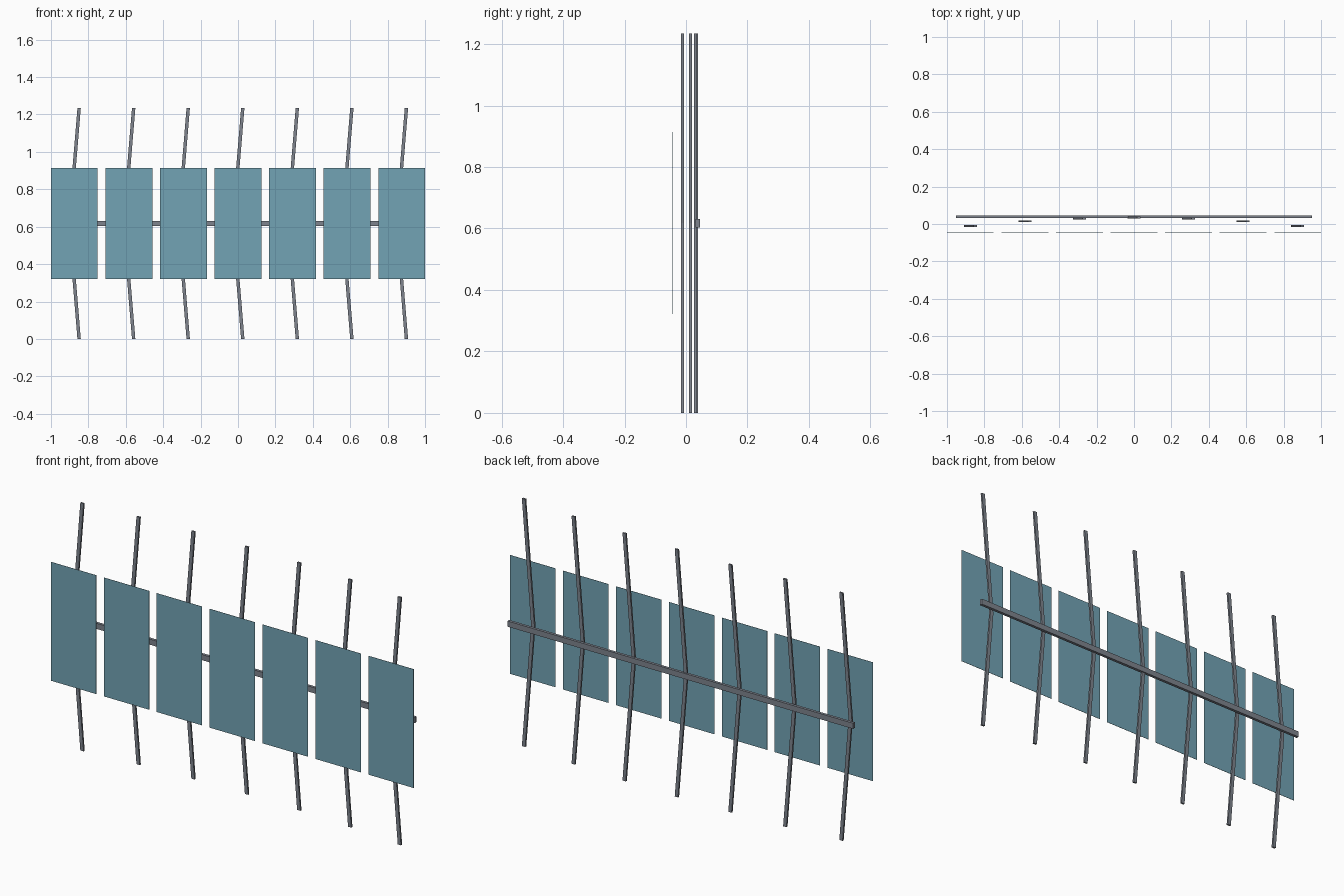
import bpy, bmesh
from mathutils import Vector

if "Cube" in bpy.data.objects:
    bpy.data.objects.remove(bpy.data.objects["Cube"])

MID = 0.617      # height of the horizontal centre line
COUNT = 7
PITCH = 1.75 / 6


def material(name, color):
    m = bpy.data.materials.new(name)
    m.diffuse_color = color
    m.use_nodes = True
    m.node_tree.nodes["Principled BSDF"].inputs["Base Color"].default_value = m.diffuse_color
    return m


slate = material("slate_metal", (0.21, 0.23, 0.27, 1))
teal = material("teal_panel", (0.17, 0.37, 0.46, 1))


def extrude_profile(name, points, y0, y1, mat):
    """Extrude an x-z outline from y0 to y1."""
    bm = bmesh.new()
    face = bm.faces.new([bm.verts.new((x, y0, z)) for x, z in points])
    new = bmesh.ops.extrude_face_region(bm, geom=[face])["geom"]
    verts = [v for v in new if isinstance(v, bmesh.types.BMVert)]
    bmesh.ops.translate(bm, verts=verts, vec=Vector((0, y1 - y0, 0)))
    bmesh.ops.recalc_face_normals(bm, faces=bm.faces)
    mesh = bpy.data.meshes.new(name)
    bm.to_mesh(mesh)
    bm.free()
    mesh.materials.append(mat)
    obj = bpy.data.objects.new(name, mesh)
    bpy.context.collection.objects.link(obj)
    return obj


def rect(x, z, w, h):
    return [(x - w/2, z - h/2), (x + w/2, z - h/2),
            (x + w/2, z + h/2), (x - w/2, z + h/2)]


# Long horizontal rail at the back
extrude_profile("back_rail", rect(0, MID, 1.906, 0.028), 0.031, 0.045, slate)

for i in range(COUNT):
    x = (i - (COUNT - 1) / 2) * PITCH

    # Thin front panel
    extrude_profile(f"panel_{i + 1}", rect(x, MID, 0.25, 0.592),
                    -0.045, -0.044, teal)

    # Bent upright, set along a shallow arc in depth
    y = 0.035 - 0.046 * (x / 0.875) ** 2
    left, right, hw = x - 0.0255, x + 0.0255, 0.009
    outline = [(right - hw, 0), (right + hw, 0), (left + hw, MID),
               (right + hw, 2 * MID), (right - hw, 2 * MID), (left - hw, MID)]
    extrude_profile(f"upright_{i + 1}", outline, y - 0.0045, y + 0.0045, slate)
